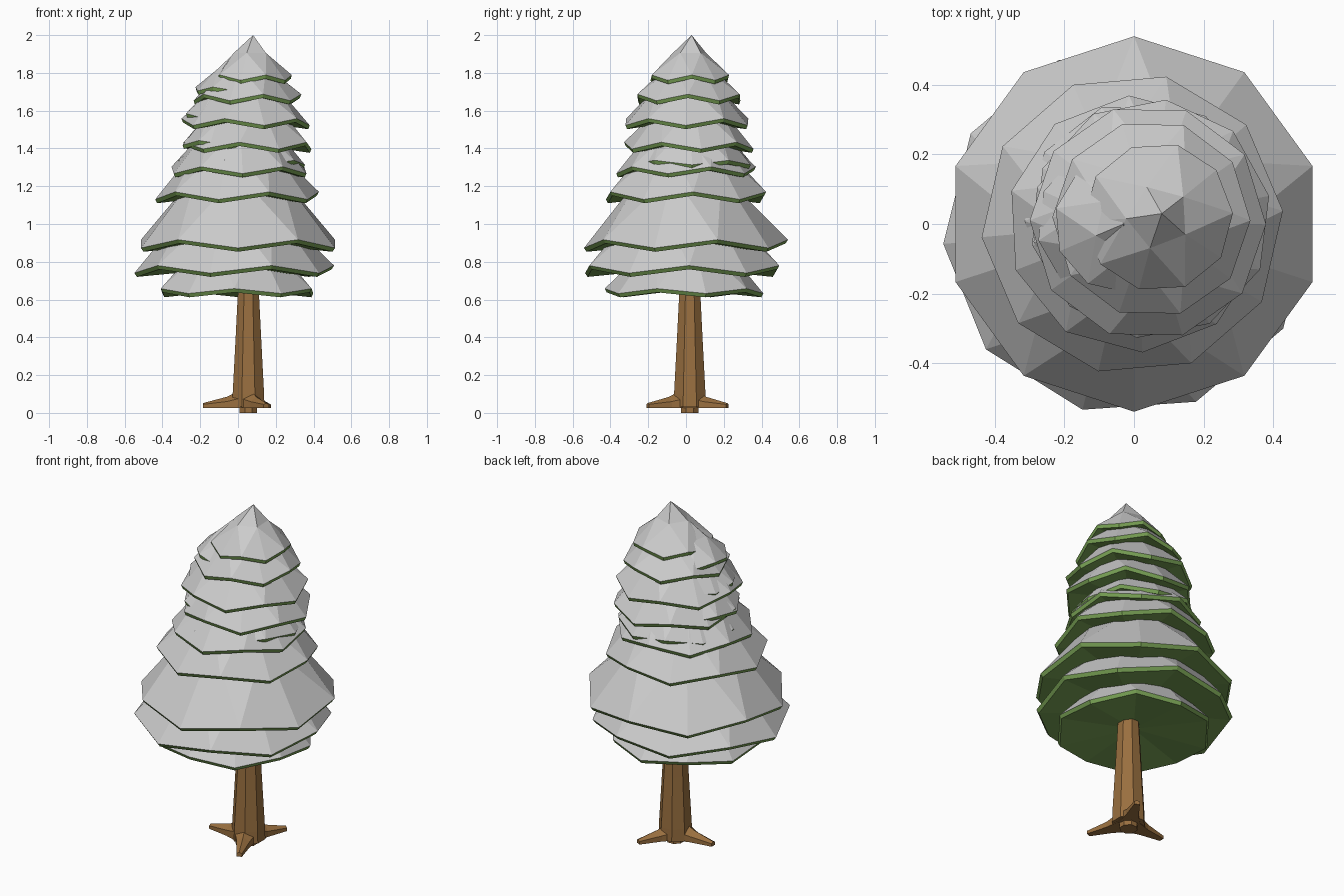
import bpy, math
from math import cos, sin, radians

if "Cube" in bpy.data.objects:
    bpy.data.objects.remove(bpy.data.objects["Cube"])


def material(name, rgb):
    m = bpy.data.materials.new(name)
    m.diffuse_color = (*rgb, 1)
    m.use_nodes = True
    m.node_tree.nodes["Principled BSDF"].inputs["Base Color"].default_value = m.diffuse_color
    return m


GREEN = material("needles", (0.19, 0.36, 0.09))
BROWN = material("bark", (0.32, 0.16, 0.05))


def make(name, verts, faces, mat=None):
    me = bpy.data.meshes.new(name)
    me.from_pydata(verts, [], faces)
    me.update()
    ob = bpy.data.objects.new(name, me)
    bpy.context.collection.objects.link(ob)
    if mat:
        me.materials.append(mat)
    return ob


def ring(cx, cy, r, z, n, start, zig=0.0):
    """n points round a circle; even points drop by zig, odd points rise."""
    return [(cx + r * cos(radians(start) + math.tau * i / n),
             cy + r * sin(radians(start) + math.tau * i / n),
             z + (zig if i % 2 else -zig)) for i in range(n)]


def tier(i, cx, cy, r, z, h, start, zig, tip=(0, 0)):
    # snow cap: zigzag rim of 10, inner ring of 5, then the tip
    rim = ring(cx, cy, r, z, 10, start, zig)
    mid = [(x, y, z + 0.58 * h) for x, y, _ in ring(cx, cy, r * 0.43, z, 5, start)]
    verts = rim + mid + [(cx + tip[0], cy + tip[1], z + h)]
    faces = []
    for k in range(5):
        a, m, n = 2 * k, 10 + k, 10 + (k + 1) % 5
        faces += [(m, (a - 1) % 10, a), (m, a, a + 1), (m, a + 1, n), (m, n, 15)]
    make(f"snow_{i}", verts, faces)
    # green bough: narrow lip and underside
    low = ring(cx, cy, r * 0.975, z - 0.02, 10, start, zig)
    verts = rim + low + [(cx, cy, z + 0.01)]
    faces = []
    for k in range(10):
        j = (k + 1) % 10
        faces += [(k, 10 + k, 10 + j, j), (10 + j, 10 + k, 20)]
    make(f"bough_{i}", verts, faces, GREEN)


# Foliage: centre x, centre y, radius, rim z, height, angle of a low corner, zigzag
TIERS = [
    (-0.005, -0.01, 0.42, 0.645, 0.48, -56, 0.013),
    (-0.02, -0.02, 0.53, 0.76, 0.60, -104, 0.02),
    (0.0, 0.0, 0.54, 0.895, 0.64, -90, 0.022),
    (-0.005, 0.0, 0.435, 1.15, 0.50, -103, 0.02),
    (0.005, 0.0, 0.37, 1.285, 0.42, -87, 0.018),
    (0.02, 0.02, 0.335, 1.325, 0.38, -70, 0.012),
    (0.05, 0.015, 0.345, 1.415, 0.39, -61, 0.018),
    (-0.03, 0.0, 0.27, 1.43, 0.30, -95, 0.012),
    (0.04, 0.005, 0.34, 1.54, 0.36, -73, 0.018),
    (-0.05, 0.0, 0.23, 1.575, 0.26, -60, 0.01),
    (0.05, 0.015, 0.285, 1.67, 0.28, -37, 0.017),
    (-0.03, 0.0, 0.20, 1.715, 0.18, -85, 0.01),
    (0.07, 0.02, 0.215, 1.775, 0.225, -105, 0.014, (0.01, 0.01)),
]
for i, t in enumerate(TIERS, 1):
    tier(i, *t)

# Trunk: eight-sided taper with a small stub foot
loops = [(0.05, 0.0), (0.05, 0.03), (0.092, 0.03), (0.09, 0.1), (0.073, 0.4), (0.058, 0.68)]
verts = [p for r, z in loops for p in ring(0.055, 0.02, r, z, 8, 22.5)]
faces = [tuple(range(7, -1, -1)), tuple(range(len(verts) - 8, len(verts)))]
for l in range(len(loops) - 1):
    for k in range(8):
        j = (k + 1) % 8
        faces.append((l * 8 + k, l * 8 + j, l * 8 + 8 + j, l * 8 + 8 + k))
make("trunk", verts, faces, BROWN)

# Three roots: ridged wedges spreading from the trunk foot
# stations: distance, half width, shoulder z, ridge z
STATIONS = [(0.03, 0.06, 0.08, 0.125), (0.11, 0.035, 0.06, 0.085), (0.235, 0.015, 0.045, 0.052)]
for i, ang in enumerate((180, 62, -65), 1):
    c, s = cos(radians(ang)), sin(radians(ang))
    verts = []
    for d, w, zs, zr in STATIONS:
        for v, z in ((-w, 0.027), (w, 0.027), (w, zs), (0, zr), (-w, zs)):
            verts.append((0.05 + d * c - v * s, 0.01 + d * s + v * c, z))
    faces = [(4, 3, 2, 1, 0), (10, 11, 12, 13, 14)]
    for l in (0, 5):
        for k in range(5):
            j = (k + 1) % 5
            faces.append((l + k, l + j, l + 5 + j, l + 5 + k))
    make(f"root_{i}", verts, faces, BROWN)
